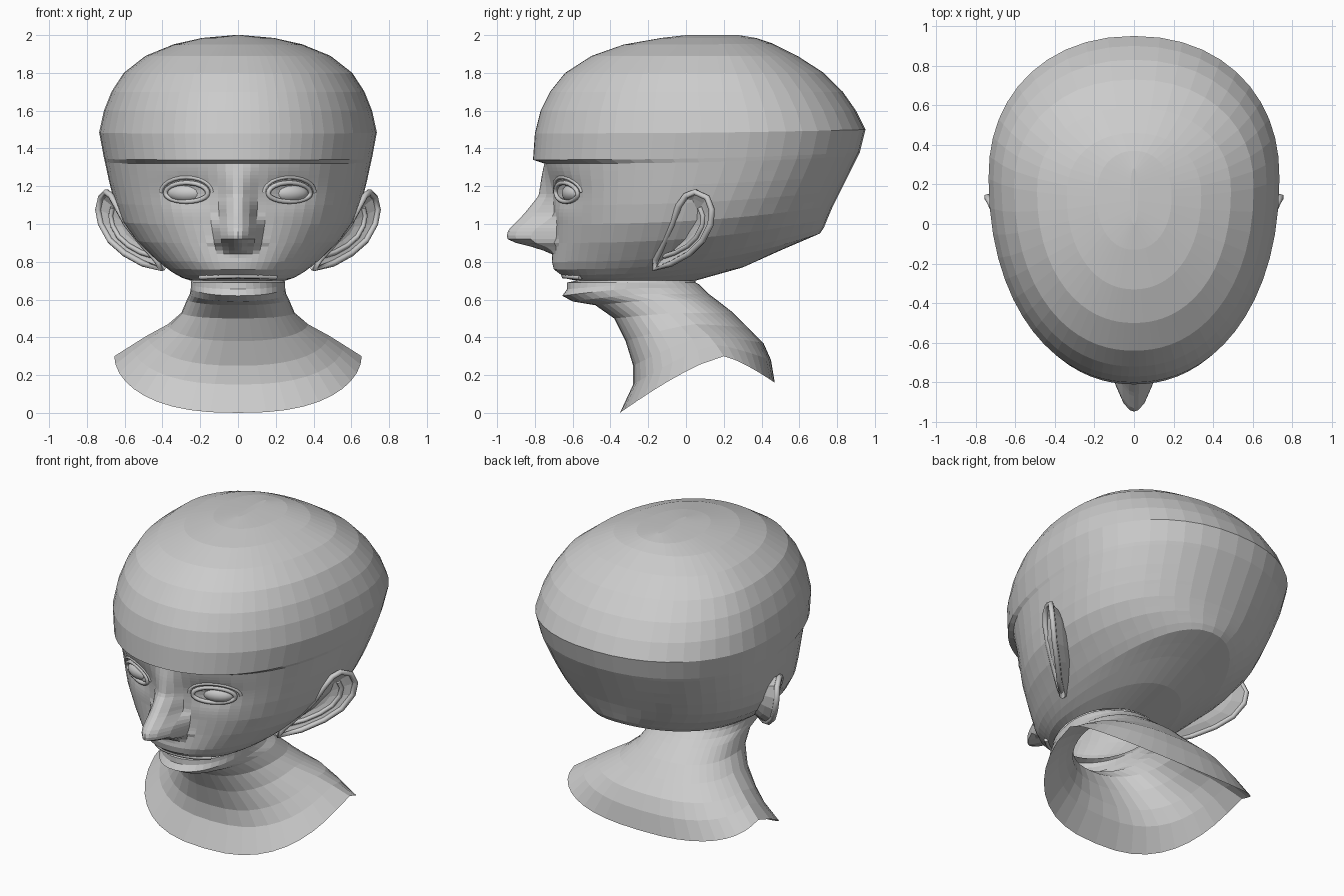
import bpy
from math import sin, cos, pi, exp

if "Cube" in bpy.data.objects:
    bpy.data.objects.remove(bpy.data.objects["Cube"])

N = 56      # points around each ring, packed towards the face
P = 2.15    # roundness of the head section

# Head sections: z front, (z back, y front, y widest, y back, half width)
HEAD = [
    (2.0, (2.0, 0.0, 0.14, 0.28, 0.02)), (1.985, (1.985, -0.13, 0.14, 0.37, 0.19)),
    (1.95, (1.955, -0.33, 0.15, 0.46, 0.34)), (1.89, (1.89, -0.5, 0.17, 0.59, 0.49)),
    (1.8, (1.8, -0.64, 0.19, 0.73, 0.605)), (1.7, (1.7, -0.72, 0.21, 0.83, 0.67)),
    (1.6, (1.6, -0.77, 0.23, 0.90, 0.71)), (1.48, (1.5, -0.80, 0.24, 0.95, 0.735)),
    (1.34, (1.38, -0.81, 0.22, 0.92, 0.71)), (1.32, (1.36, -0.75, 0.22, 0.91, 0.705)),
    (1.2, (1.26, -0.725, 0.18, 0.86, 0.68)), (1.1, (1.18, -0.71, 0.14, 0.82, 0.655)),
    (1.0, (1.10, -0.70, 0.1, 0.78, 0.62)), (0.9, (1.03, -0.70, 0.06, 0.75, 0.55)),
    (0.8, (0.98, -0.71, 0.02, 0.73, 0.45)), (0.76, (0.95, -0.70, -0.02, 0.71, 0.40)),
    (0.73, (0.86, -0.66, -0.1, 0.5, 0.35)), (0.71, (0.77, -0.63, -0.2, 0.3, 0.30)),
    (0.70, (0.70, -0.58, -0.25, 0.05, 0.25))]
# Nose: z, (ridge y, half width)
NOSE = [(1.32, (-0.75, 0.1)), (1.25, (-0.765, 0.09)), (1.15, (-0.78, 0.08)),
        (1.05, (-0.86, 0.10)), (0.98, (-0.93, 0.125)), (0.95, (-0.95, 0.13)),
        (0.92, (-0.945, 0.13)), (0.90, (-0.90, 0.13)), (0.87, (-0.78, 0.11)),
        (0.84, (-0.71, 0.07))]


def lerp(table, z):
    for (a, u), (b, v) in zip(table, table[1:]):
        if b <= z <= a:
            k = (a - z) / (a - b)
            return [p + (q - p) * k for p, q in zip(u, v)]
    return table[0][1] if z > table[0][0] else table[-1][1]


def features(x, z, yf):
    """Forward/backward offset of nose, nostrils and eye sockets."""
    d = 0.0
    if 0.84 < z < 1.32:
        ridge, wide = lerp(NOSE, z)
        d += (ridge - yf) * max(0, 1 - (abs(x) / wide) ** 2)
    d += 0.045 * exp(-((abs(x) - 0.055) / 0.025) ** 2 - ((z - 0.89) / 0.02) ** 2)
    d += 0.035 * exp(-((abs(x) - 0.27) / 0.12) ** 2 - ((z - 1.17) / 0.08) ** 2)
    return d


def face_y(x, z):
    zb, yf, yc, yb, w = lerp(HEAD, z)
    return yc - (yc - yf) * (1 - (abs(x) / w) ** P) ** (1 / P) + features(x, z, yf)


def mesh(name, verts, faces):
    me = bpy.data.meshes.new(name)
    me.from_pydata(verts, [], faces)
    me.update()
    ob = bpy.data.objects.new(name, me)
    bpy.context.collection.objects.link(ob)
    return ob


def loft(name, rings, cap=False):
    n = len(rings[0])
    faces = [(r * n + i, (r + 1) * n + i, (r + 1) * n + (i + 1) % n, r * n + (i + 1) % n)
             for r in range(len(rings) - 1) for i in range(n)]
    if cap:
        faces.append(tuple(range(n)))
    return mesh(name, [v for r in rings for v in r], faces)


def tube(name, pts, radius, closed):
    cu = bpy.data.curves.new(name, 'CURVE')
    cu.dimensions = '3D'
    cu.bevel_depth, cu.bevel_resolution, cu.use_fill_caps = radius, 1, True
    sp = cu.splines.new('POLY')
    sp.points.add(len(pts) - 1)
    for p, c in zip(sp.points, pts):
        p.co = (*c, 1)
    sp.use_cyclic_u = closed
    ob = bpy.data.objects.new(name, cu)
    bpy.context.collection.objects.link(ob)


def angles():
    for i in range(N):
        t = 2 * i / N - 1
        yield (1 if t > 0 else -1) * pi * abs(t) ** 1.4


def sgnpow(v, e):
    return (1 if v >= 0 else -1) * abs(v) ** e


# Head shell, open underneath where the neck enters
levels = [r[0] for r in HEAD if r[0] > 1.33] + [1.32 - 0.02 * i for i in range(29)] \
    + [0.745, 0.73, 0.71, 0.70]
rings = []
for z in levels:
    zb, yf, yc, yb, w = lerp(HEAD, z)
    ring = []
    for a in angles():
        x, c = w * sgnpow(sin(a), 2 / P), sgnpow(cos(a), 2 / P)
        y = yc - c * ((yc - yf) if c > 0 else (yb - yc))
        zz = z + (zb - z) * max(0, (y - yf) / (yb - yf)) ** 2.5
        if c > 0:
            y += features(x, z, yf)
        ring.append((x, y, zz))
    rings.append(ring)
loft("head", rings, cap=True)

# Lower lip, chin, neck and shoulder collar: z front/side/back, y front/widest/back, half width
NECK = [(.70, .70, .70, -.58, -.25, .05, .245), (.69, .69, .69, -.63, -.25, .05, .25),
        (.655, .68, .68, -.63, -.25, .07, .25), (.62, .66, .66, -.655, -.25, .09, .25),
        (.59, .63, .63, -.60, -.2, .12, .255), (.57, .60, .60, -.48, -.1, .16, .27),
        (.50, .53, .53, -.38, -.02, .25, .30), (.38, .47, .45, -.32, .05, .33, .37),
        (.25, .41, .37, -.28, .12, .41, .48), (.15, .36, .28, -.28, .16, .45, .56),
        (0, .30, .16, -.35, .20, .47, .655)]
rings = []
for k, (zf, zs, zb, yf, yc, yb, w) in enumerate(NECK):
    e = 2 / (2 + 0.05 * k)
    ring = []
    for i in range(40):
        a = 2 * pi * i / 40
        s, c = sgnpow(sin(a), e), sgnpow(cos(a), e)
        z = zs + ((zf if c > 0 else zb) - zs) * abs(c) ** 1.3
        ring.append((w * s, yc - c * ((yc - yf) if c > 0 else (yb - yc)), z))
    rings.append(ring)
loft("neck", rings)

# Upper lip
tube("upper_lip", [(x, face_y(x, 0.725) + 0.005, 0.725 - 0.2 * x * x)
                   for x in [-0.2 + 0.04 * i for i in range(11)]], 0.014, False)

# Ear outline, from the top round the back to the lobe and up the front
EAR = [(.70, .05, 1.175), (.73, .115, 1.145), (.745, .14, 1.08), (.73, .135, 1.0),
       (.68, .09, .91), (.6, .02, .84), (.5, -.08, .785), (.40, -.17, .755),
       (.43, -.165, .81), (.51, -.12, .9), (.59, -.075, 1.0), (.645, -.04, 1.1),
       (.675, 0, 1.155)]
mid = [sum(p[k] for p in EAR) / len(EAR) for k in range(3)]


def ear_loop(side, scale, push):
    return [(side * (mid[0] + (p[0] - mid[0]) * scale - push),
             mid[1] + (p[1] - mid[1]) * scale, mid[2] + (p[2] - mid[2]) * scale) for p in EAR]


for side, word in ((1, "left"), (-1, "right")):
    # Ear bowl, back, rim and inner fold
    bowl = [ear_loop(side, s, d) for s, d in
            ((0.6, 0.13), (0.85, 0.07), (1, 0.01), (0.98, 0), (0.8, 0.02), (0.45, 0.05), (0.05, 0.06))]
    loft("ear_" + word, bowl)
    tube("ear_rim_" + word, ear_loop(side, 0.97, 0), 0.017, True)
    tube("ear_fold_" + word, ear_loop(side, 0.66, 0.025)[1:8], 0.014, False)

    # Eyeball
    ex, ez = 0.272 * side, 1.163
    bpy.ops.mesh.primitive_uv_sphere_add(segments=20, ring_count=12,
                                         location=(ex, face_y(ex, ez) + 0.03, ez))
    eye = bpy.context.object
    eye.name = "eyeball_" + word
    eye.scale = (0.105, 0.06, 0.052)
    eye.rotation_euler = (0, 0, 0.3 * side)
    bpy.ops.object.shade_smooth()

    # Eyelids and the crease above
    lid = []
    for i in range(24):
        a = 2 * pi * i / 24
        x = ex + 0.112 * cos(a)
        z = ez + (0.056 if sin(a) > 0 else 0.045) * sin(a)
        lid.append((x, face_y(x, z) - 0.004, z))
    tube("eyelid_" + word, lid, 0.013, True)
    crease = []
    for i in range(13):
        a = pi * i / 12
        x, z = ex + 0.135 * cos(a), ez + 0.005 + 0.08 * sin(a)
        crease.append((x, face_y(x, z) + 0.004, z))
    tube("eyelid_crease_" + word, crease, 0.011, False)
